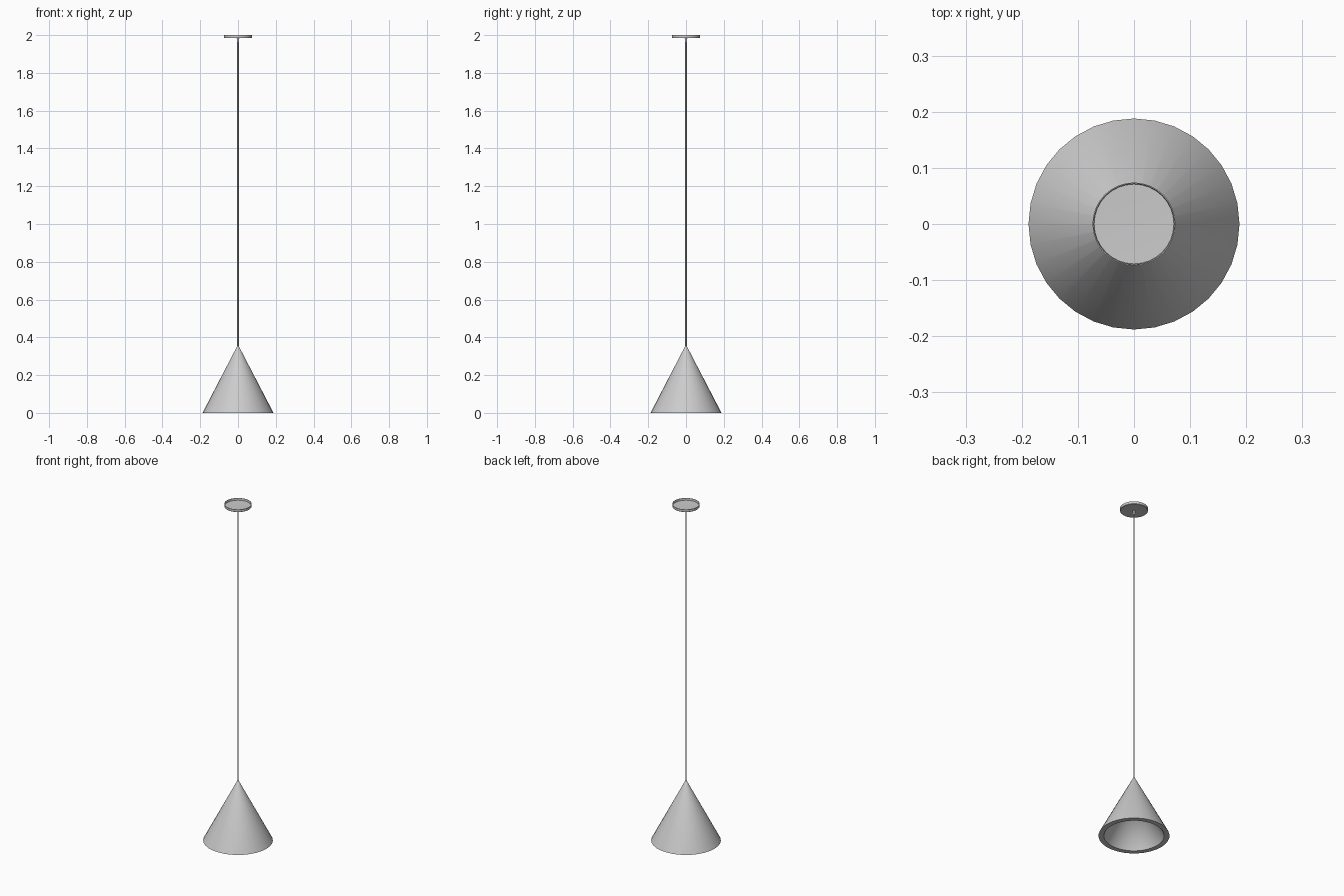
import bpy, bmesh, math

if "Cube" in bpy.data.objects:
    bpy.data.objects.remove(bpy.data.objects["Cube"])


def lathe(name, profile, segments=32, closed=False):
    """Spin a (radius, z) profile around the z axis."""
    bm = bmesh.new()
    verts = [bm.verts.new((r, 0, z)) for r, z in profile]
    edges = [bm.edges.new(p) for p in zip(verts, verts[1:])]
    if closed:
        edges.append(bm.edges.new((verts[-1], verts[0])))
    bmesh.ops.spin(bm, geom=verts + edges, cent=(0, 0, 0), axis=(0, 0, 1),
                   angle=math.tau, steps=segments, use_duplicate=False)
    bmesh.ops.remove_doubles(bm, verts=bm.verts, dist=1e-5)
    bmesh.ops.recalc_face_normals(bm, faces=bm.faces)
    mesh = bpy.data.meshes.new(name)
    bm.to_mesh(mesh)
    bm.free()
    obj = bpy.data.objects.new(name, mesh)
    bpy.context.collection.objects.link(obj)
    bpy.context.view_layer.objects.active = obj
    bpy.ops.object.select_all(action='DESELECT')
    obj.select_set(True)
    bpy.ops.object.shade_smooth_by_angle(angle=math.radians(35))
    return obj


# Hollow conical shade with a flat rim
lathe("lamp_shade", [(0, 0.358), (0.004, 0.354), (0.188, 0),
                     (0.16, 0), (0, 0.306)])

# Hanging cord
lathe("cord", [(0, 0.34), (0.004, 0.34), (0.004, 1.987), (0, 1.987)], 12)

# Cord grip under the canopy
lathe("cord_grip", [(0, 1.96), (0.005, 1.96), (0.007, 1.987), (0, 1.987)], 16)

# Shallow ceiling cup, open at the top
lathe("ceiling_canopy", [(0, 1.984), (0.072, 1.984), (0.074, 1.986), (0.074, 2.0),
                         (0.072, 2.0), (0.071, 1.988), (0, 1.986)])
